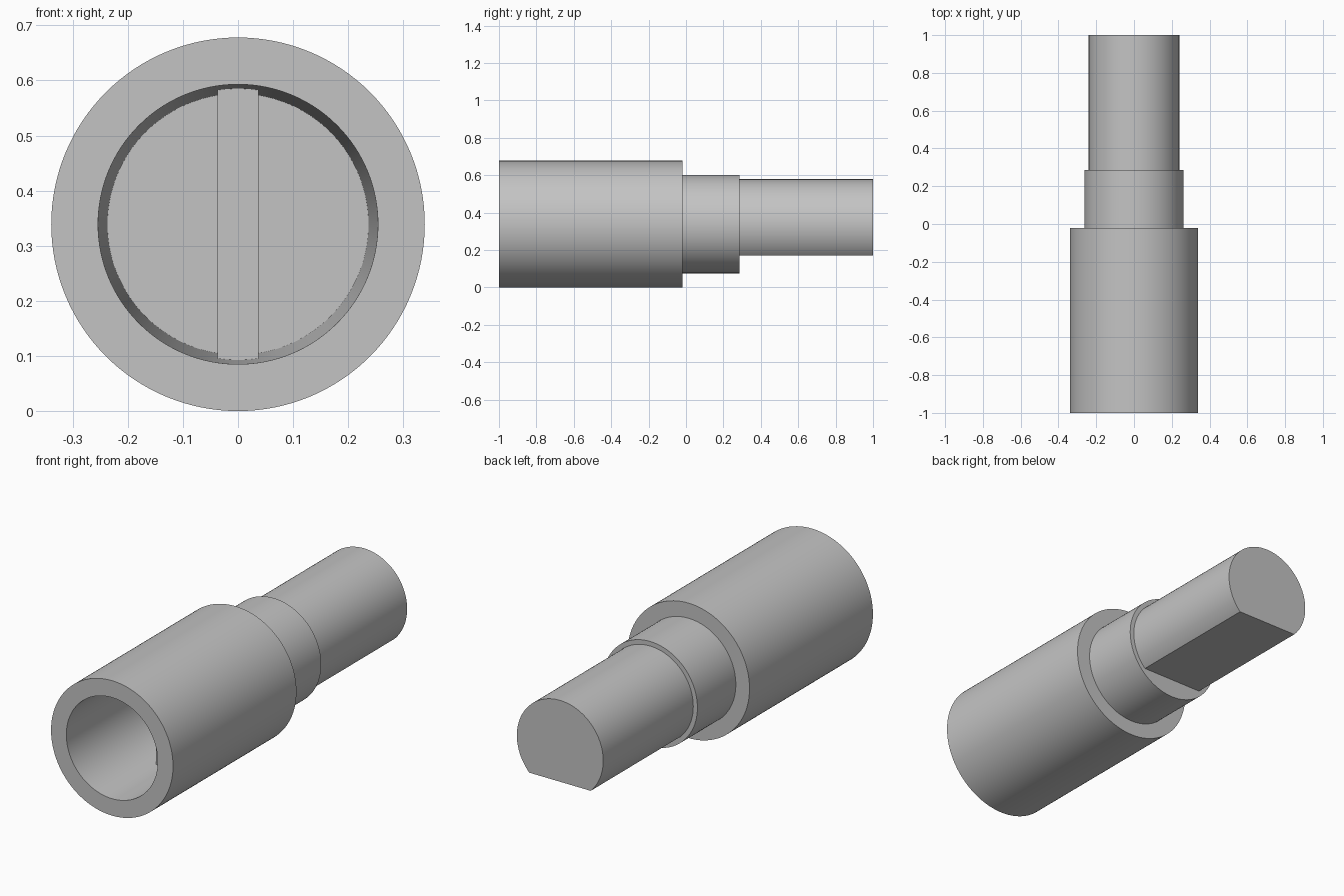
import bpy, bmesh, math
from mathutils import Matrix, Vector

cube = bpy.data.objects.get("Cube")
if cube:
    bpy.data.objects.remove(cube, do_unlink=True)

AXIS_Z = 0.339      # height of the turning axis
SEGMENTS = 128

steel = bpy.data.materials.new("plain_grey")
steel.use_nodes = True
GREY = (0.55, 0.55, 0.55, 1)
steel.diffuse_color = GREY
steel.node_tree.nodes["Principled BSDF"].inputs["Base Color"].default_value = GREY


def finish(name, bm):
    """Turn a bmesh into a shaded, coloured object."""
    bmesh.ops.recalc_face_normals(bm, faces=bm.faces)
    mesh = bpy.data.meshes.new(name)
    bm.to_mesh(mesh)
    bm.free()
    mesh.materials.append(steel)
    obj = bpy.data.objects.new(name, mesh)
    bpy.context.collection.objects.link(obj)
    bpy.ops.object.select_all(action='DESELECT')
    obj.select_set(True)
    bpy.context.view_layer.objects.active = obj
    bpy.ops.object.shade_smooth_by_angle(angle=math.radians(30))
    return obj


def lathe(profile):
    """Revolve (radius, y) points about the long axis."""
    bm = bmesh.new()
    verts = [bm.verts.new((r, y, AXIS_Z)) for r, y in profile]
    edges = [bm.edges.new(pair) for pair in zip(verts, verts[1:])]
    bmesh.ops.spin(bm, geom=verts + edges, cent=(0, 0, AXIS_Z), axis=(0, 1, 0),
                   angle=math.tau, steps=SEGMENTS, use_duplicate=False)
    bmesh.ops.remove_doubles(bm, verts=bm.verts, dist=0.0001)
    return bm


# Socket body with a tapered blind bore, stepping down to the collar
finish("socket_body", lathe([
    (0, -0.12), (0.237, -0.12), (0.254, -1), (0.339, -1),
    (0.339, -0.02), (0.263, -0.02), (0.263, 0.285), (0, 0.285)]))

# Rear shank with a flat milled along its underside
bm = lathe([(0, 0.28), (0.24, 0.28), (0.24, 1), (0, 1)])
cut = bmesh.ops.bisect_plane(bm, geom=bm.verts[:] + bm.edges[:] + bm.faces[:],
                             plane_co=(0, 0, 0.17), plane_no=(0, 0, -1),
                             clear_outer=True)
rim = [e for e in cut["geom_cut"] if isinstance(e, bmesh.types.BMEdge)]
bmesh.ops.holes_fill(bm, edges=rim, sides=0)
finish("shank", bm)

# Upright drive blade deep in the bore, its ends sunk in the wall
bm = bmesh.new()
bmesh.ops.create_cube(bm, size=1, matrix=Matrix.Translation(Vector((0, -0.35, AXIS_Z)))
                      @ Matrix.Diagonal((0.074, 0.5, 0.52, 1)))
finish("drive_blade", bm)
